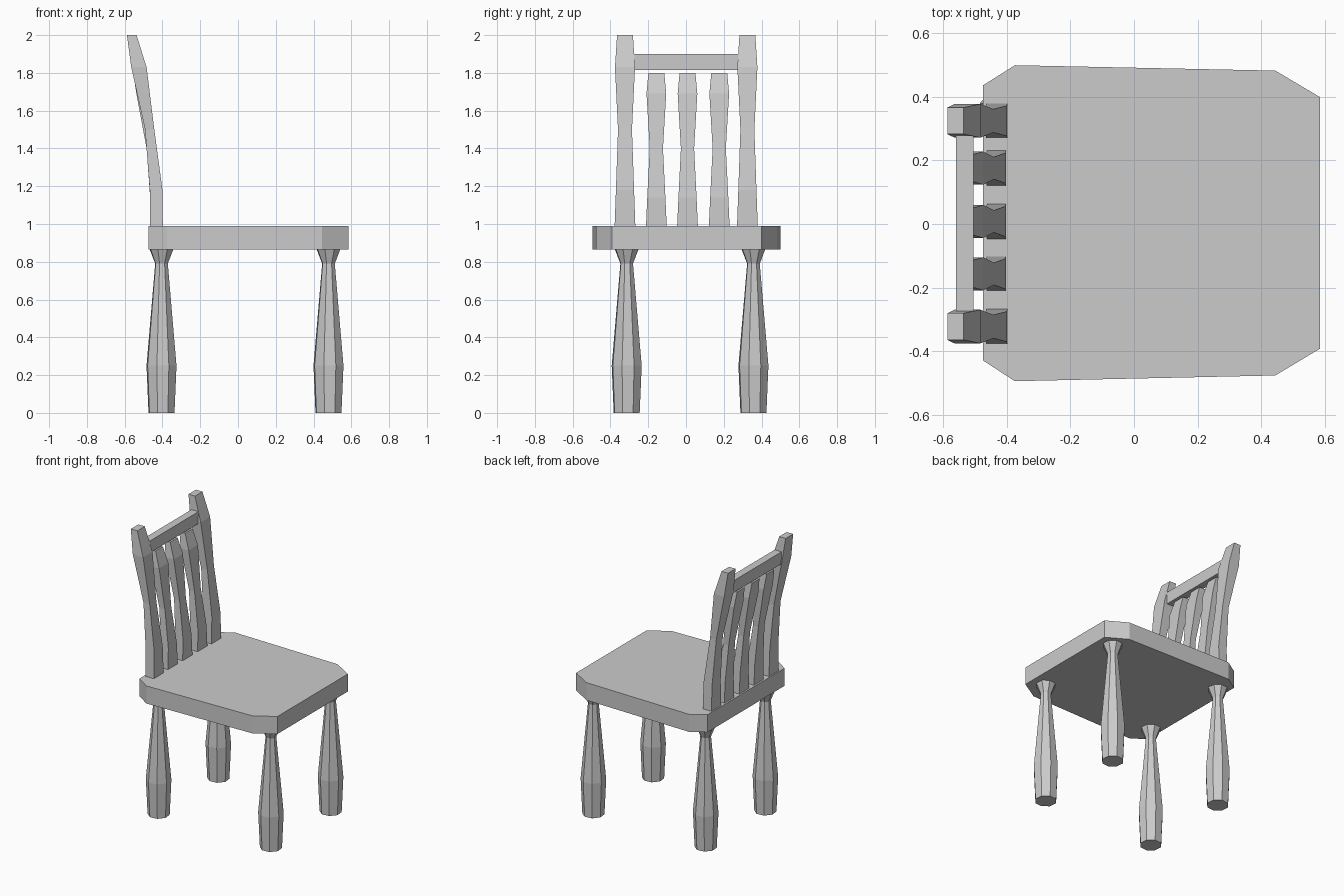
import bpy
import bmesh
from math import cos, sin, radians, pi

if "Cube" in bpy.data.objects:
    bpy.data.objects.remove(bpy.data.objects["Cube"])

GREY = (0.6, 0.6, 0.6, 1)
wood = bpy.data.materials.new("grey wood")
wood.use_nodes = True
wood.diffuse_color = GREY
wood.node_tree.nodes["Principled BSDF"].inputs["Base Color"].default_value = GREY


def loft(name, rings):
    """Skin a stack of equally sized point rings and cap both ends."""
    bm = bmesh.new()
    rows = [[bm.verts.new(p) for p in ring] for ring in rings]
    n = len(rows[0])
    for low, high in zip(rows, rows[1:]):
        for i in range(n):
            j = (i + 1) % n
            bm.faces.new((low[i], low[j], high[j], high[i]))
    bm.faces.new(rows[0][::-1])
    bm.faces.new(rows[-1])
    bmesh.ops.recalc_face_normals(bm, faces=bm.faces)
    mesh = bpy.data.meshes.new(name)
    bm.to_mesh(mesh)
    bm.free()
    mesh.materials.append(wood)
    obj = bpy.data.objects.new(name, mesh)
    bpy.context.collection.objects.link(obj)
    return obj


def box_ring(x0, x1, y, half, z):
    return [(x0, y - half, z), (x1, y - half, z), (x1, y + half, z), (x0, y + half, z)]


# Seat slab with clipped corners
outline = [(-0.475, -0.43), (-0.375, -0.495), (0.445, -0.477), (0.585, -0.393),
           (0.585, 0.4), (0.445, 0.483), (-0.375, 0.5), (-0.475, 0.437)]
loft("seat", [[(x, y, z) for x, y in outline] for z in (0.865, 0.99)])

# Turned eight-sided legs: (height, radius)
leg_profile = [(0, 0.072), (0.25, 0.083), (0.79, 0.035), (0.87, 0.067)]
for end, x in (("back", -0.405), ("front", 0.479)):
    for side, y in (("right", -0.314), ("left", 0.357)):
        loft(f"{end}_{side}_leg",
             [[(x + r * cos(a), y + r * sin(a), z)
               for a in (radians(28) + i * pi / 4 for i in range(8))]
              for z, r in leg_profile])

# Backrest uprights: (height, rear x, front x, half width)
post_profile = [(0.985, -0.465, -0.398, 0.055), (1.18, -0.467, -0.4, 0.048),
                (1.5, -0.492, -0.443, 0.037), (1.83, -0.565, -0.484, 0.053),
                (2.0, -0.588, -0.537, 0.042)]
slat_profile = [(0.985, -0.463, -0.403, 0.055), (1.14, -0.465, -0.405, 0.048),
                (1.4, -0.484, -0.441, 0.035), (1.69, -0.538, -0.475, 0.052),
                (1.8, -0.555, -0.51, 0.042)]


def upright(name, y, profile):
    loft(name, [box_ring(x0, x1, y, half, z) for z, x0, x1, half in profile])


upright("right_back_post", -0.323, post_profile)
upright("left_back_post", 0.325, post_profile)
for name, y in (("right", -0.157), ("middle", 0.008), ("left", 0.176)):
    upright(f"{name}_back_slat", y, slat_profile)

# Top rail between the posts
loft("top_rail", [box_ring(-0.56, -0.505, 0, 0.28, z) for z in (1.815, 1.9)])
